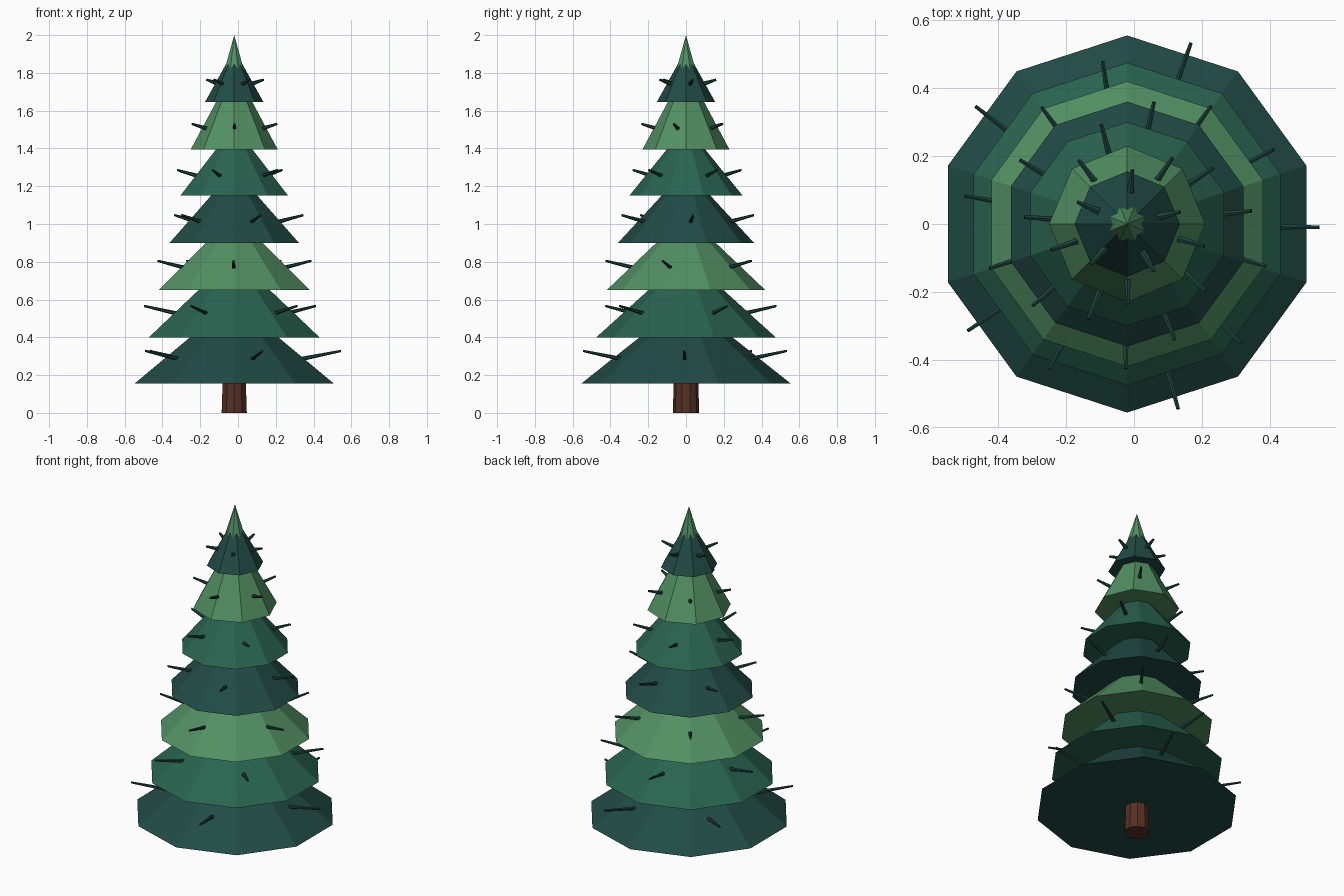
import bpy, math
from mathutils import Vector

if "Cube" in bpy.data.objects:
    bpy.data.objects.remove(bpy.data.objects["Cube"])

CX = -0.02  # trunk axis


def material(name, rgb):
    m = bpy.data.materials.new(name)
    m.diffuse_color = (*rgb, 1)
    m.use_nodes = True
    m.node_tree.nodes["Principled BSDF"].inputs["Base Color"].default_value = m.diffuse_color
    return m


DARK = material("dark_green", (0.015, 0.07, 0.06))
MID = material("mid_green", (0.022, 0.125, 0.08))
LIGHT = material("light_green", (0.085, 0.28, 0.125))
TWIG = material("twig_green", (0.012, 0.055, 0.045))
BARK = material("bark", (0.09, 0.03, 0.018))


def cone(name, sides, r1, r2, z0, height, mat, turn=0):
    bpy.ops.mesh.primitive_cone_add(vertices=sides, radius1=r1, radius2=r2, depth=height,
                                    location=(CX, 0, z0 + height / 2),
                                    rotation=(0, 0, math.radians(turn)))
    ob = bpy.context.object
    ob.name = name
    ob.data.materials.append(mat)
    return ob


def twig(name, angle, r_in, r_out, z_tip, rise):
    # tapered stick pointing outward and slightly up
    d = Vector((math.cos(math.radians(angle)), math.sin(math.radians(angle)), 0))
    a = d * r_in + Vector((CX, 0, z_tip - rise))
    b = d * r_out + Vector((CX, 0, z_tip))
    ob = cone(name, 6, 0.012, 0.006, 0, (b - a).length, TWIG)
    ob.location = (a + b) / 2
    ob.rotation_euler = (b - a).to_track_quat('Z', 'Y').to_euler()


# Trunk
cone("trunk", 10, 0.07, 0.06, 0, 0.3, BARK)

# Foliage tiers: sides, radius, base z, height, colour, twig reach, twig tip z, rise, first twig angle
tiers = [
    (10, 0.555, 0.155, 0.44, DARK, 0.565, 0.328, 0.047, -1),
    (10, 0.475, 0.400, 0.43, MID, 0.484, 0.566, 0.045, 27),
    (10, 0.420, 0.650, 0.40, LIGHT, 0.426, 0.805, 0.042, -17),
    (10, 0.360, 0.900, 0.39, DARK, 0.368, 1.047, 0.040, 6),
    (10, 0.300, 1.150, 0.37, MID, 0.303, 1.286, 0.036, 33),
    (8, 0.230, 1.395, 0.43, LIGHT, 0.236, 1.530, 0.030, -16),
    (8, 0.155, 1.645, 0.28, DARK, 0.160, 1.764, 0.022, 13),
]
for i, (n, r, z, h, mat, reach, tip, rise, first) in enumerate(tiers, 1):
    cone(f"foliage_tier_{i}", n, r, 0, z, h, mat)
    for k in range(5):
        twig(f"twig_{i}_{k + 1}", first + 71.6 * k, 0.6 * r, reach, tip, rise)

# Tip
cone("tree_tip", 8, 0.0725, 0, 1.76, 0.24, LIGHT, 22.5)
